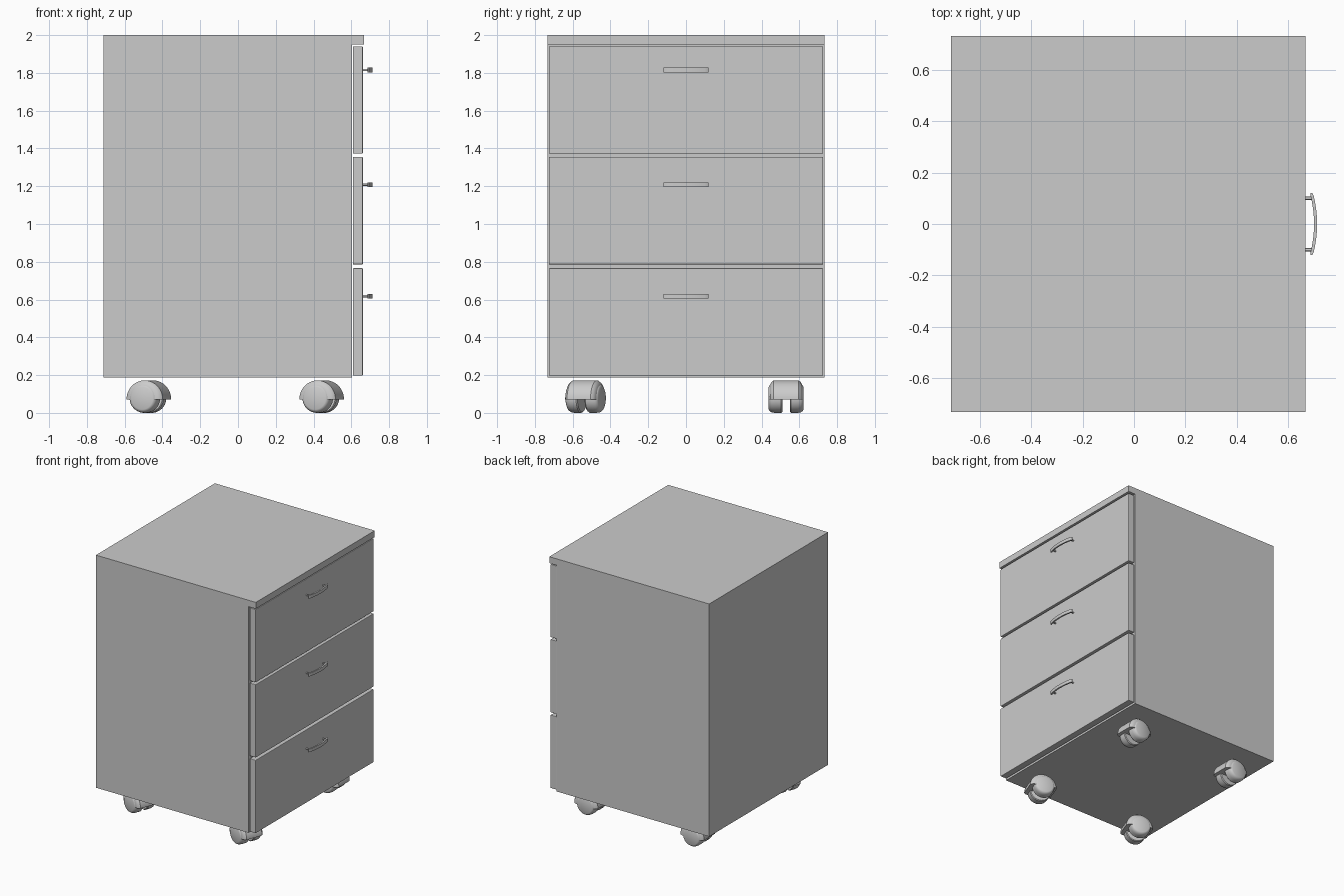
import bpy, bmesh
from math import sin, cos, pi, radians
from mathutils import Matrix, Vector

if "Cube" in bpy.data.objects:
    bpy.data.objects.remove(bpy.data.objects["Cube"])


def finish(name, bm, smooth=False, bevel=0.0):
    bmesh.ops.recalc_face_normals(bm, faces=bm.faces)
    me = bpy.data.meshes.new(name)
    bm.to_mesh(me)
    bm.free()
    ob = bpy.data.objects.new(name, me)
    bpy.context.collection.objects.link(ob)
    if bevel:
        mod = ob.modifiers.new("bevel", "BEVEL")
        mod.width = bevel
        mod.segments = 2
    if smooth:
        bpy.ops.object.select_all(action="DESELECT")
        ob.select_set(True)
        bpy.context.view_layer.objects.active = ob
        bpy.ops.object.shade_smooth_by_angle(angle=radians(35))
    return ob


def box(name, lo, hi, bevel=0.0):
    lo, hi = Vector(lo), Vector(hi)
    bm = bmesh.new()
    bmesh.ops.create_cube(bm, size=1, matrix=Matrix.Translation((lo + hi) / 2)
                          @ Matrix.Diagonal((*(hi - lo), 1)))
    return finish(name, bm, bevel=bevel)


def lathe(name, profile, matrix, sweep=2 * pi, steps=40):
    """Revolve (y, radius) points about the local y axis."""
    bm = bmesh.new()
    rings = []
    for i in range(steps + 1):
        a = sweep * i / steps
        rings.append([bm.verts.new((r * cos(a), y, r * sin(a))) for y, r in profile])
    for r0, r1 in zip(rings, rings[1:]):
        for j in range(len(profile) - 1):
            bm.faces.new((r0[j], r0[j + 1], r1[j + 1], r1[j]))
    bmesh.ops.remove_doubles(bm, verts=bm.verts, dist=1e-5)
    if sweep < 6:
        bmesh.ops.holes_fill(bm, edges=bm.edges, sides=0)
    bm.transform(matrix)
    return finish(name, bm, smooth=True)


def handle(name, z):
    # Bowed grip with rounded ends
    bm = bmesh.new()
    n, half, rings = 24, 0.12, []
    for i in range(n + 1):
        t = -1 + 2 * i / n
        x = 0.706 - 0.016 * t * t
        w = 0.006 if 0 < i < n else 0.003
        rings.append([bm.verts.new((x + sx * w, half * t, z + sz * 0.0125))
                      for sx, sz in ((-1, -1), (1, -1), (1, 1), (-1, 1))])
    for a, b in zip(rings, rings[1:]):
        for j in range(4):
            bm.faces.new((a[j], a[(j + 1) % 4], b[(j + 1) % 4], b[j]))
    bm.faces.new(rings[0])
    bm.faces.new(rings[-1])
    # Two thin posts
    for y in (-0.1, 0.1):
        bmesh.ops.create_cone(bm, cap_ends=True, segments=16, radius1=0.006,
                              radius2=0.006, depth=0.037,
                              matrix=Matrix.Translation((0.6755, y, z))
                              @ Matrix.Rotation(pi / 2, 4, "Y"))
    finish(name, bm, smooth=True)


def caster(name, x, y, angle):
    place = Matrix.Translation((x, y, 0)) @ Matrix.Rotation(angle, 4, "Z")
    # Half-round hood
    hood = [(-0.088, 0), (-0.088, 0.055), (-0.085, 0.078), (-0.078, 0.093), (-0.066, 0.102)]
    hood += [(-a, r) for a, r in reversed(hood)]
    lathe(name + "_hood", hood, place @ Matrix.Translation((0, 0, 0.07)), sweep=pi)
    # Twin wheels with rounded outer rims
    for side, label in ((-1, "left"), (1, "right")):
        wheel = [(0.02, 0), (0.02, 0.073), (0.026, 0.078), (0.06, 0.078),
                 (0.078, 0.075), (0.088, 0.068), (0.092, 0.06), (0.092, 0)]
        lathe(f"{name}_{label}_wheel", [(side * a, r) for a, r in wheel],
              place @ Matrix.Translation((-0.005, 0, 0.078)))


# Cabinet and overhanging top
box("cabinet_body", (-0.712, -0.732, 0.188), (0.603, 0.732, 1.95))
box("cabinet_top", (-0.712, -0.732, 1.95), (0.666, 0.732, 2.0))

# Drawer fronts with handles
for name, z0, z1, hz in (("bottom", 0.197, 0.766, 0.618),
                         ("middle", 0.786, 1.355, 1.208),
                         ("top", 1.372, 1.94, 1.815)):
    box(name + "_drawer_front", (0.608, -0.726, z0), (0.661, 0.726, z1), bevel=0.004)
    handle(name + "_drawer_handle", hz)

# Swivel casters, the front-side pair turned slightly
for side, y, turn in (("front", -0.533, -20), ("back", 0.53, 0)):
    for end, x in (("left", -0.472), ("right", 0.443)):
        caster(f"{side}_{end}_caster", x, y, radians(turn))
